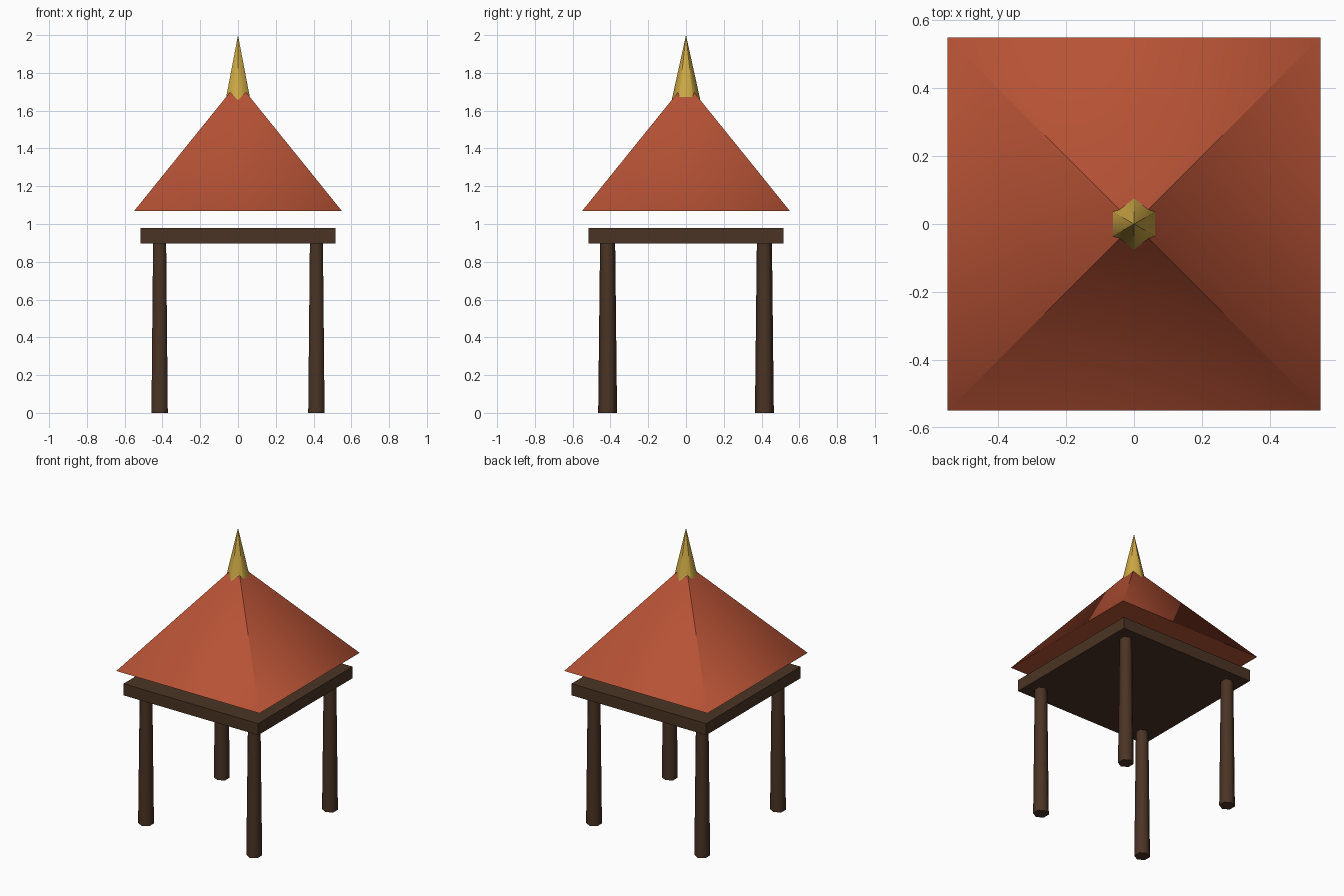
import bpy, bmesh
from math import radians, sqrt
from mathutils import Matrix

if "Cube" in bpy.data.objects:
    bpy.data.objects.remove(bpy.data.objects["Cube"])


def material(name, rgb):
    m = bpy.data.materials.new(name)
    m.diffuse_color = (*rgb, 1)
    m.use_nodes = True
    m.node_tree.nodes["Principled BSDF"].inputs["Base Color"].default_value = m.diffuse_color
    return m


wood = material("dark_wood", (0.07, 0.034, 0.018))
tile = material("red_tile", (0.47, 0.085, 0.036))
gold = material("gold", (0.62, 0.40, 0.06))


def finish(name, bm, mat, loc):
    mesh = bpy.data.meshes.new(name)
    bm.to_mesh(mesh)
    bm.free()
    mesh.materials.append(mat)
    ob = bpy.data.objects.new(name, mesh)
    ob.location = loc
    bpy.context.collection.objects.link(ob)
    return ob


def tapered(name, sides, r_low, r_top, z_low, z_top, mat, x=0, y=0, turn=0):
    """Smooth-sided low-poly cone or frustum with flat caps."""
    h = z_top - z_low
    bm = bmesh.new()
    bmesh.ops.create_cone(bm, cap_ends=True, segments=sides, radius1=r_low, radius2=r_top,
                          depth=h, matrix=Matrix.Rotation(turn, 4, 'Z'))
    bmesh.ops.remove_doubles(bm, verts=bm.verts, dist=1e-5)
    bmesh.ops.recalc_face_normals(bm, faces=bm.faces)
    for f in bm.faces:
        f.smooth = abs(f.normal.z) < 0.99
    ob = finish(name, bm, mat, (x, y, z_low + h / 2))
    if r_top == 0:
        # ridges stay crisp at the tip and soften towards the base
        me = ob.data
        normals = [(0, 0, 0)] * len(me.loops)
        for p in me.polygons:
            for i in p.loop_indices:
                if me.vertices[me.loops[i].vertex_index].co.z > 0:
                    normals[i] = tuple(p.normal)
        me.normals_split_custom_set(normals)
    return ob


# Four tapered hexagonal posts
for fb, y in (("front", -0.415), ("back", 0.415)):
    for lr, x in (("left", -0.415), ("right", 0.415)):
        tapered(f"{fb}_{lr}_post", 6, 0.05, 0.04, 0, 0.9, wood, x, y)

# Square beam slab on top of the posts
bm = bmesh.new()
bmesh.ops.create_cube(bm, size=1, matrix=Matrix.Diagonal((1.034, 1.034, 0.08, 1)))
finish("beam_slab", bm, wood, (0, 0, 0.938))

# Pyramid roof floating just above the slab
tapered("roof", 4, 0.549 * sqrt(2), 0, 1.07, 1.75, tile, turn=radians(45))

# Hexagonal golden spire
tapered("spire", 6, 0.088, 0, 1.6, 2.0, gold)
